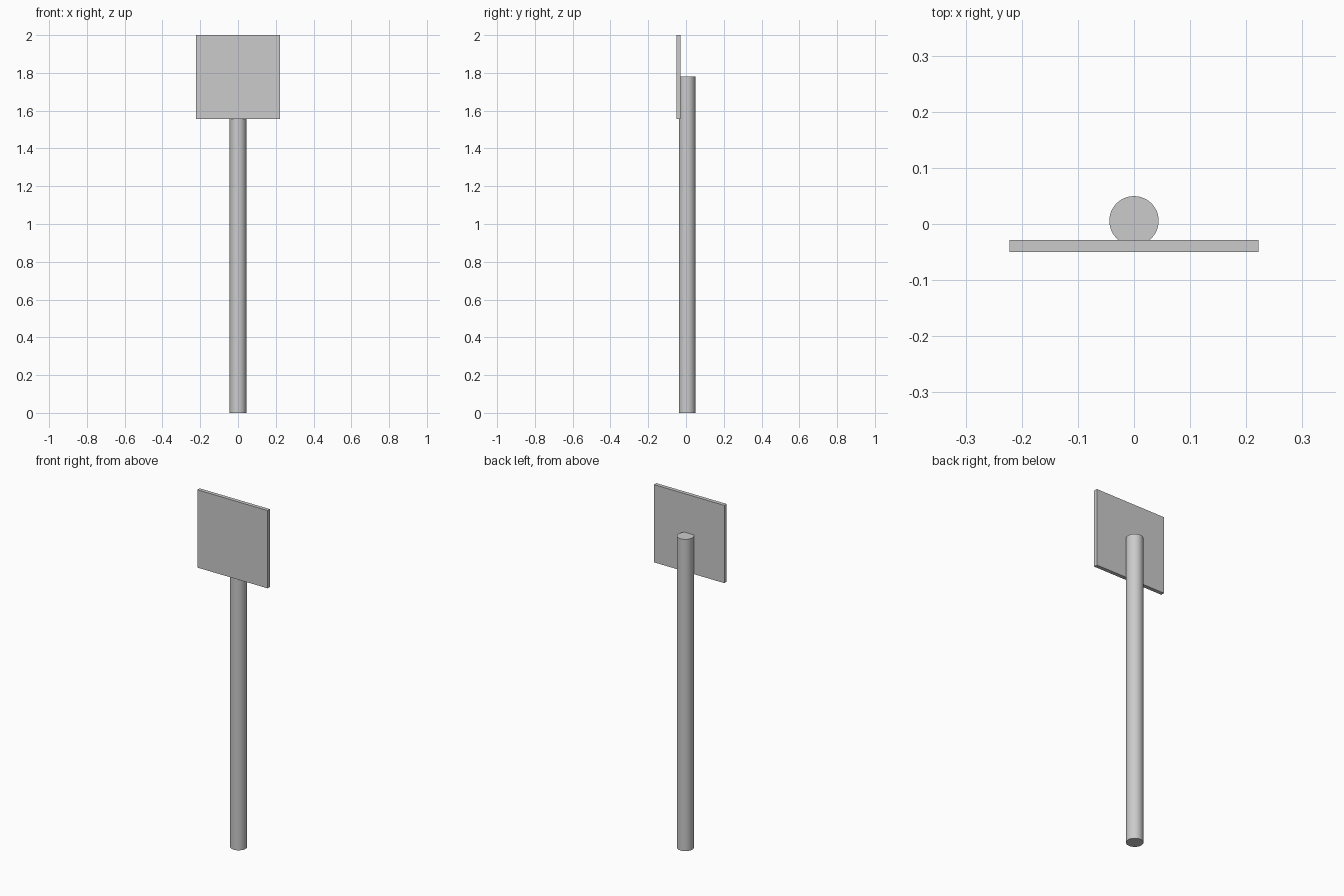
import bpy

if "Cube" in bpy.data.objects:
    bpy.data.objects.remove(bpy.data.objects["Cube"])

# Round post, standing behind the sign plate
R, POST_H = 0.044, 1.78
bpy.ops.mesh.primitive_cylinder_add(vertices=48, radius=R, depth=POST_H,
                                    location=(0, 0.0057, POST_H / 2))
post = bpy.context.object
post.name = "post"
bpy.ops.object.shade_smooth_by_angle()

# Square sign plate, slightly sunk onto the front of the post
SIDE, THICK = 0.444, 0.0215
bpy.ops.mesh.primitive_cube_add(size=1, location=(0, -0.0497 + THICK / 2, 2 - SIDE / 2))
plate = bpy.context.object
plate.name = "sign_plate"
plate.scale = (SIDE, THICK, SIDE)
bpy.ops.object.transform_apply(location=False, rotation=False, scale=True)
